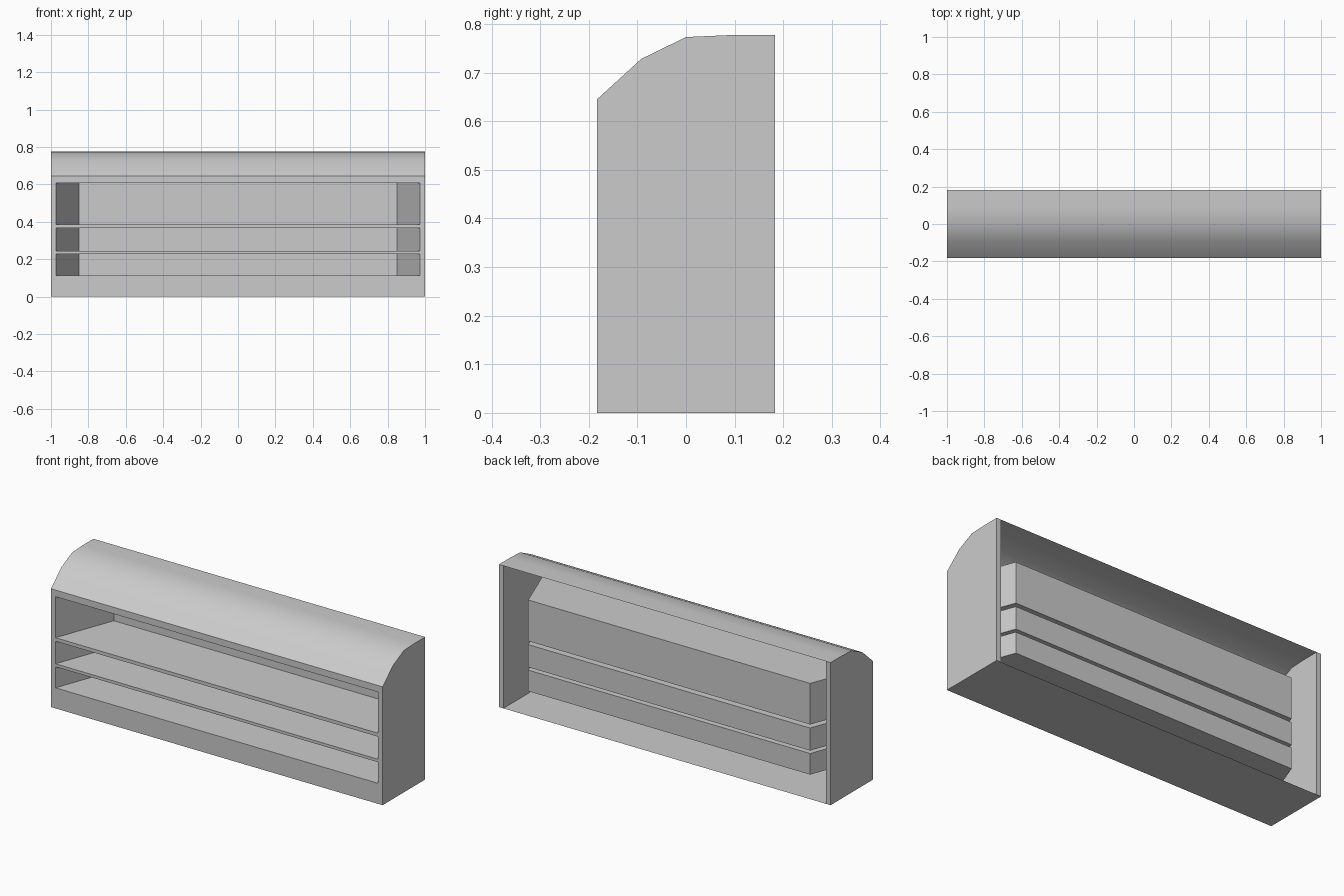
import bpy

if "Cube" in bpy.data.objects:
    bpy.data.objects.remove(bpy.data.objects["Cube"])

X_OUT, X_IN, X_BACK = 1.0, 0.973, 0.85      # outer side, inner side, recess back
Y, Y_BACK = 0.183, 0.145                    # half depth, recess back
OPENINGS = [(0.112, 0.227), (0.243, 0.366), (0.385, 0.609)]
HOOD = [(-Y, 0.645), (-0.092, 0.728), (0, 0.773), (0.09, 0.777), (Y, 0.777)]


def make(name, verts, faces):
    mesh = bpy.data.meshes.new(name)
    mesh.from_pydata(verts, [], faces)
    mesh.update()
    obj = bpy.data.objects.new(name, mesh)
    bpy.context.collection.objects.link(obj)
    return obj


# Open-backed shell: floor, slotted front and curved hood in one swept sheet
levels = [0] + [z for pair in OPENINGS for z in pair]
profile = [(Y, 0)] + [(-Y, z) for z in levels] + HOOD
n = len(profile)
verts = [(x, y, z) for x in (-X_IN, X_IN) for y, z in profile]
open_steps = {2 + 2 * i for i in range(len(OPENINGS))}
faces = [(i, n + i, n + i + 1, i + 1) for i in range(n - 1) if i not in open_steps]
shell = make("shell", verts, faces)

# Solid end panels following the same outline
outline = [(Y, 0), (-Y, 0)] + HOOD
m = len(outline)
panels = []
for name, x0, x1 in (("left_panel", -X_OUT, -X_IN), ("right_panel", X_IN, X_OUT)):
    verts = [(x, y, z) for x in (x0, x1) for y, z in outline]
    faces = [(i, m + i, m + (i + 1) % m, (i + 1) % m) for i in range(m)]
    faces += [tuple(range(m)), tuple(range(2 * m - 1, m - 1, -1))]
    panels.append(make(name, verts, faces))

# Tapered shelf recesses, open at the front
for name, (z0, z1) in zip(("lower_shelf", "middle_shelf", "upper_shelf"), OPENINGS):
    verts = [(sx * x, y, z) for x, y in ((X_IN, -Y), (X_BACK, Y_BACK))
             for sx, z in ((-1, z0), (1, z0), (1, z1), (-1, z1))]
    faces = [(i, (i + 1) % 4, 4 + (i + 1) % 4, 4 + i) for i in range(4)]
    make(name, verts, faces + [(4, 5, 6, 7)])

# Smooth the hood while keeping corners sharp
bpy.ops.object.select_all(action='DESELECT')
for obj in [shell] + panels:
    obj.select_set(True)
bpy.context.view_layer.objects.active = shell
bpy.ops.object.shade_smooth_by_angle(angle=0.6)
